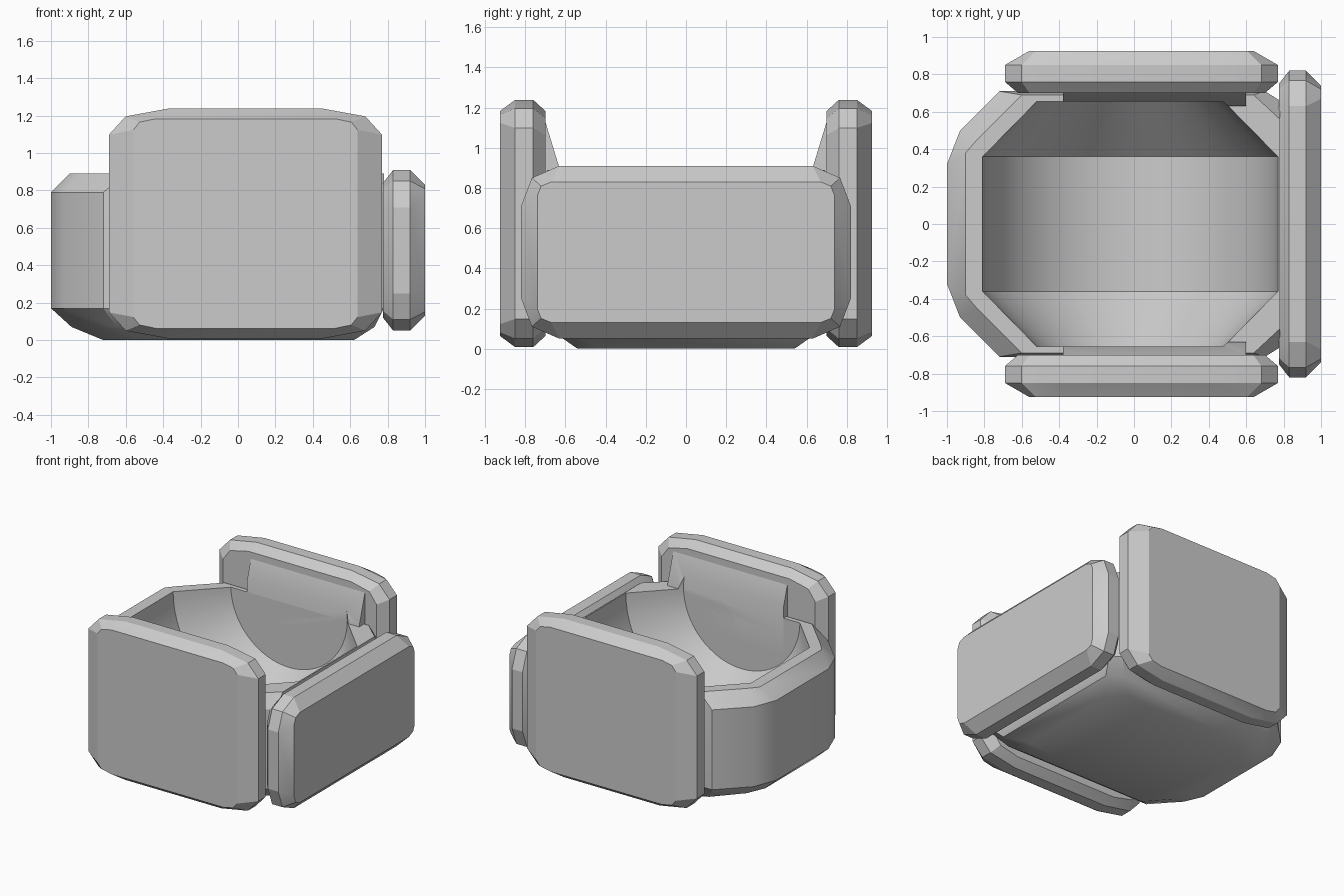
import bpy, bmesh, math

if "Cube" in bpy.data.objects:
    bpy.data.objects.remove(bpy.data.objects["Cube"], do_unlink=True)

grey = bpy.data.materials.new("neutral grey")
grey.use_nodes = True
colour = (0.6, 0.6, 0.6, 1)
grey.diffuse_color = colour
for node in grey.node_tree.nodes:
    if node.type == "BSDF_PRINCIPLED":
        node.inputs["Base Color"].default_value = colour


def loft(name, rings):
    """Skin a stack of equal-length closed rings and cap both ends."""
    bm = bmesh.new()
    loops = [[bm.verts.new(p) for p in ring] for ring in rings]
    for a, b in zip(loops, loops[1:]):
        for i in range(len(a)):
            j = (i + 1) % len(a)
            bm.faces.new((a[i], a[j], b[j], b[i]))
    bm.faces.new(loops[0][::-1])
    bm.faces.new(loops[-1])
    bmesh.ops.recalc_face_normals(bm, faces=bm.faces)
    mesh = bpy.data.meshes.new(name)
    bm.to_mesh(mesh)
    bm.free()
    mesh.materials.append(grey)
    obj = bpy.data.objects.new(name, mesh)
    bpy.context.collection.objects.link(obj)
    return obj


def select(obj):
    bpy.ops.object.select_all(action="DESELECT")
    obj.select_set(True)
    bpy.context.view_layer.objects.active = obj


def smooth(obj, angle=28):
    select(obj)
    bpy.ops.object.shade_smooth_by_angle(angle=math.radians(angle))


def carve(obj, cutter):
    mod = obj.modifiers.new("carve", "BOOLEAN")
    mod.operation = "DIFFERENCE"
    mod.solver = "EXACT"
    mod.object = cutter
    select(obj)
    bpy.ops.object.modifier_apply(modifier=mod.name)


def rounded_outline(hw, hh, corner):
    """Rectangle outline whose corners each have three points."""
    cw, ch = corner
    quarter = [(hw, hh - ch), (hw - cw * 0.28, hh - ch * 0.3), (hw - cw, hh)]
    top = quarter + [(-u, v) for u, v in reversed(quarter)]
    return top + [(-u, -v) for u, v in top]


def panel(name, layers, place):
    """Layers are depth, half width, half height and corner size."""
    return loft(name, [[place(u, v, d) for u, v in rounded_outline(w, h, c)]
                       for d, w, h, c in layers])


# Deep shell with a faceted, tapering outer edge
def mirrored(half, z):
    return [(x, y, z) for x, y in half] + [(x, -y, z) for x, y in reversed(half)]


full = [(-1, 0.32), (-0.93, 0.5), (-0.72, 0.71), (0.7, 0.71), (0.78, 0.66)]
rim = [(-0.9, 0.38), (-0.84, 0.45), (-0.6, 0.69), (0.64, 0.69), (0.78, 0.56)]
low = [(-0.89, 0.3), (-0.83, 0.44), (-0.65, 0.64), (0.62, 0.64), (0.73, 0.56)]
base = [(-0.72, 0.26), (-0.68, 0.36), (-0.52, 0.54), (0.5, 0.54), (0.62, 0.42)]
shell = loft("seat_shell", [mirrored(base, 0), mirrored(low, 0.07),
                            mirrored(full, 0.17), mirrored(full, 0.79),
                            mirrored(rim, 0.89)])

# Barrel-shaped hollow with conical ends
SIDES = 64
cutter = loft("hollow_cutter", [
    [(-0.02 + r * math.cos(math.tau * i / SIDES), y,
      0.9 + r * math.sin(math.tau * i / SIDES)) for i in range(SIDES)]
    for y, r in ((-0.655, 0.5), (-0.36, 0.79), (0.36, 0.79), (0.655, 0.5))])
cutter.hide_render = True
carve(shell, cutter)
smooth(shell)

# Side panels with wedge pads that rise from the shell
for side, label in ((-1, "front"), (1, "back")):
    arm = panel(label + "_side_panel",
                [(0.70, 0.66, 0.56, (0.22, 0.12)),
                 (0.76, 0.73, 0.615, (0.32, 0.14)),
                 (0.85, 0.73, 0.615, (0.32, 0.14)),
                 (0.925, 0.6, 0.56, (0.12, 0.06))],
                lambda u, v, d: (0.04 + u, side * d, 0.623 + v))
    smooth(arm, 20)
    profile = [(0.63, 0.6), (0.63, 0.9), (0.7, 1.13), (0.72, 1.13), (0.72, 0.6)]
    pad = loft(label + "_wedge_pad",
               [[(x, side * y, z) for y, z in profile] for x in (-0.38, 0.6)])
    carve(pad, cutter)
    smooth(pad)

# Wide end panel
end = panel("end_panel",
            [(0.775, 0.75, 0.36, (0.12, 0.12)),
             (0.83, 0.82, 0.43, (0.19, 0.2)),
             (0.92, 0.82, 0.43, (0.19, 0.2)),
             (1.0, 0.74, 0.35, (0.07, 0.07))],
            lambda u, v, d: (d, u, 0.48 + v))
smooth(end, 20)

bpy.data.objects.remove(cutter, do_unlink=True)
